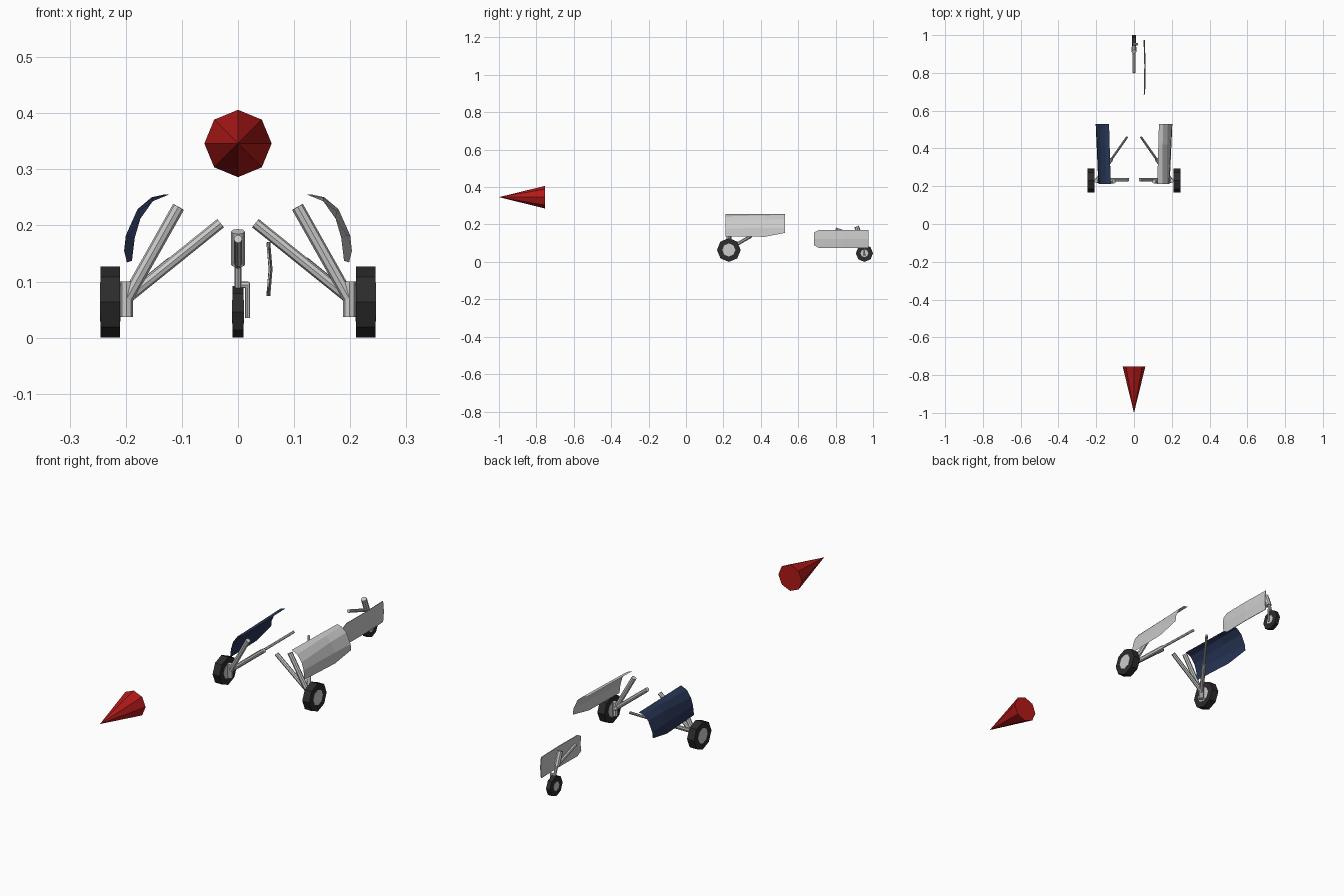
import bpy
from mathutils import Vector

if "Cube" in bpy.data.objects:
    bpy.data.objects.remove(bpy.data.objects["Cube"])


def material(name, color):
    m = bpy.data.materials.new(name)
    m.diffuse_color = (*color, 1)
    m.use_nodes = True
    m.node_tree.nodes["Principled BSDF"].inputs["Base Color"].default_value = m.diffuse_color
    return m


RED = material("red", (0.45, 0.01, 0.01))
NAVY = material("navy", (0.02, 0.035, 0.09))
BLACK = material("tyre_black", (0.025, 0.025, 0.025))


def rod(name, a, b, r, r2=None, mat=None, n=8):
    """Tapered or straight n-sided bar from a to b."""
    a, b = Vector(a), Vector(b)
    d = b - a
    bpy.ops.mesh.primitive_cone_add(vertices=n, radius1=r, radius2=r if r2 is None else r2,
                                    depth=d.length, location=(a + b) / 2,
                                    rotation=d.to_track_quat('Z', 'Y').to_euler())
    ob = bpy.context.object
    ob.name = name
    if mat:
        ob.data.materials.append(mat)
    return ob


def panel(name, rows, mat=None):
    """Thin sheet lofted through rows of points."""
    n = len(rows[0])
    verts = [p for row in rows for p in row]
    faces = [(i * n + j, i * n + j + 1, (i + 1) * n + j + 1, (i + 1) * n + j)
             for i in range(len(rows) - 1) for j in range(n - 1)]
    me = bpy.data.meshes.new(name)
    me.from_pydata(verts, [], faces)
    ob = bpy.data.objects.new(name, me)
    bpy.context.collection.objects.link(ob)
    if mat:
        me.materials.append(mat)
    return ob


def wheel(name, x0, x1, y, z, r, hub):
    rod(name + "_tyre", (x0, y, z), (x1, y, z), r, mat=BLACK)
    e = 0.001 if x1 > x0 else -0.001
    rod(name + "_hub", (x0 - e, y, z), (x1 + e, y, z), hub)


# nose cone
rod("nose_cone", (0, -0.755, 0.346), (0, -1, 0.346), 0.06, 0, RED)

# main gear door cross-sections (x, z) at three stations along y
front = [(.123, .255), (.152, .243), (.174, .212), (.184, .178), (.189, .137)]
middle = [(.129, .255), (.152, .249), (.176, .226), (.195, .182), (.198, .134)]
rear = [(.132, .255), (.154, .25), (.179, .229), (.200, .182), (.203, .155)]

for side, s in (("left", -1), ("right", 1)):
    # wheel and its upright
    wheel(side + "_wheel", s * .21, s * .245, .229, .0635, .0635, .035)
    rod(side + "_upright", (s * .199, .229, .037), (s * .199, .229, .1), .0115)
    # struts
    rod(side + "_main_strut", (s * .2, .229, .066), (s * .106, .225, .233), .011)
    rod(side + "_side_strut", (s * .2, .235, .068), (s * .031, .235, .204), .0095)
    a, b = Vector((s * .195, .235, .073)), Vector((s * .037, .46, .202))
    rod(side + "_drag_strut_sleeve", a, a.lerp(b, .48), .0095)
    rod(side + "_drag_strut_rod", a.lerp(b, .45), b, .006)
    # curved door
    panel(side + "_gear_door",
          [[(s * x, y, z) for x, z in prof]
           for y, prof in ((.212, front), (.42, middle), (.53, rear))],
          NAVY if s < 0 else None)

# tail wheel, strut and one-sided fork
wheel("tail_wheel", -.01, .01, .954, .046, .046, .021)
rod("tail_strut_sleeve", (0, .912, .189), (0, .935, .13), .0125)
rod("tail_strut_rod", (0, .935, .135), (0, .952, .088), .0065)
rod("tail_fork_top", (-.004, .952, .094), (.019, .952, .094), .006)
rod("tail_fork_arm", (.017, .952, .098), (.017, .954, .035), .0045)
rod("tail_drag_rod", (0, .80, .176), (0, .935, .13), .0075)

# tail gear door: thin bowed plate with clipped front corners
stations = [(.685, .089, .157), (.71, .074, .17), (.84, .074, .17), (.975, .074, .17)]
bow = {.685: .0, .71: .001, .84: .003, .975: -.001}
door = panel("tail_gear_door",
             [[(.053 + bow[y], y, z0), (.057 + bow[y], y, .122), (.053 + bow[y], y, z1)]
              for y, z0, z1 in stations])
thick = door.modifiers.new("thickness", 'SOLIDIFY')
thick.thickness = .003
thick.offset = 0
